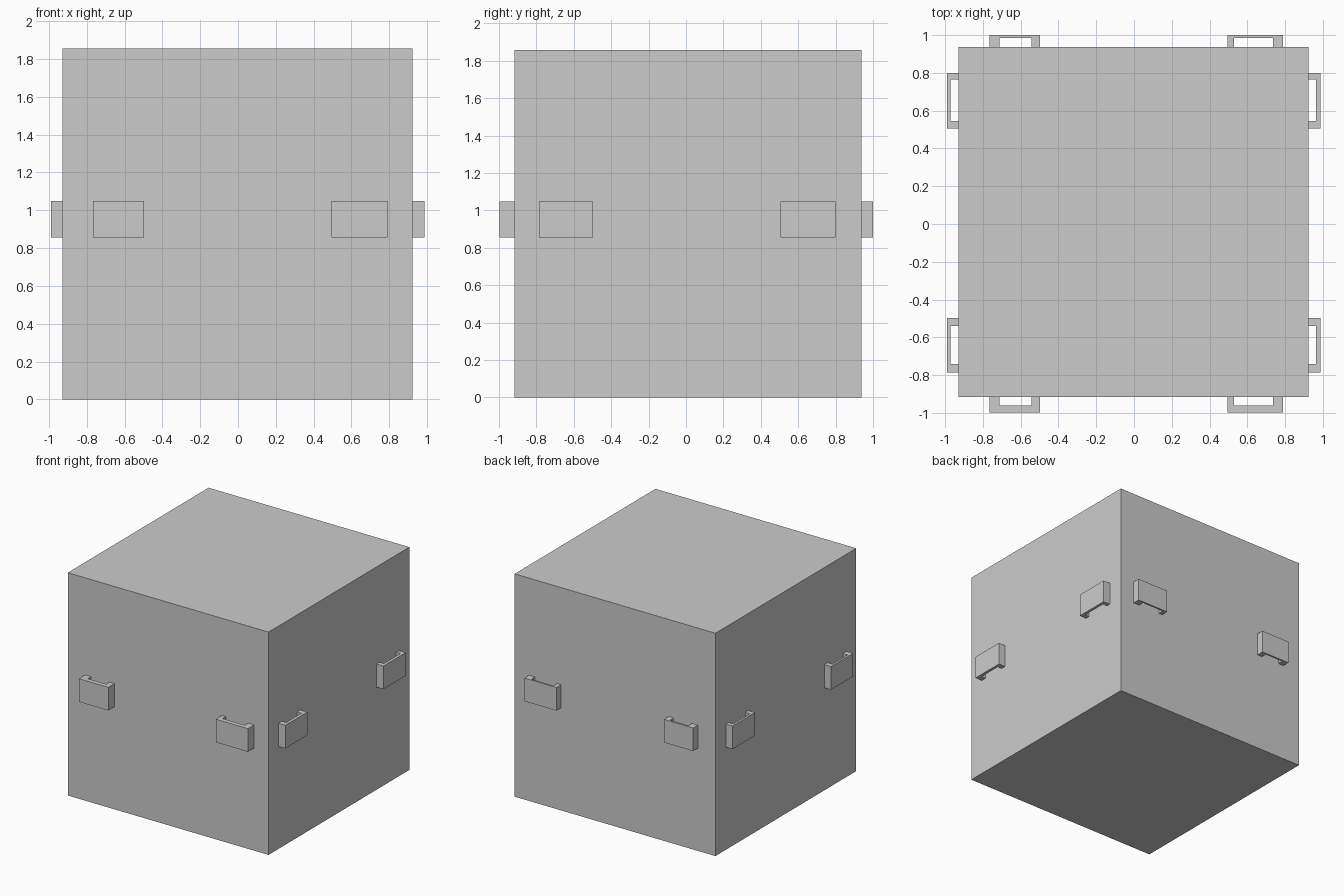
import bpy, bmesh

if "Cube" in bpy.data.objects:
    bpy.data.objects.remove(bpy.data.objects["Cube"])

Z0, Z1 = 0.855, 1.048                      # handle bottom / top
X0, X1, Y0, Y1 = -0.928, 0.923, -0.916, 0.938  # crate walls
H = 1.857


def extrude_profile(name, pts, z0, z1):
    """Vertical prism from a closed plan outline."""
    bm = bmesh.new()
    face = bm.faces.new([bm.verts.new((x, y, z0)) for x, y in pts])
    new = bmesh.ops.extrude_face_region(bm, geom=[face])["geom"]
    top = [v for v in new if isinstance(v, bmesh.types.BMVert)]
    bmesh.ops.translate(bm, verts=top, vec=(0, 0, z1 - z0))
    bmesh.ops.recalc_face_normals(bm, faces=bm.faces)
    mesh = bpy.data.meshes.new(name)
    bm.to_mesh(mesh)
    bm.free()
    obj = bpy.data.objects.new(name, mesh)
    bpy.context.collection.objects.link(obj)


def handle(name, axis, span, wall, inner, outer):
    """U-shaped bracket: span = (outer a, inner a, inner b, outer b) along the wall."""
    a, b, c, d = span
    pts = [(a, wall), (a, outer), (d, outer), (d, wall),
           (c, wall), (c, inner), (b, inner), (b, wall)]
    if axis == "y":
        pts = [(v, u) for u, v in pts]
    extrude_profile(name, pts, Z0, Z1)


# Crate body
extrude_profile("crate_body", [(X0, Y0), (X1, Y0), (X1, Y1), (X0, Y1)], 0, H)

# Handles on front and back walls
for side, span in (("left", (-0.766, -0.713, -0.543, -0.497)),
                   ("right", (0.494, 0.529, 0.735, 0.79))):
    handle("front_handle_" + side, "x", span, Y0, -0.96, -0.998)
    handle("back_handle_" + side, "x", span, Y1, 0.985, 1.0)

# Handles on left and right walls
for end, span in (("front", (-0.787, -0.74, -0.54, -0.497)),
                  ("back", (0.505, 0.545, 0.765, 0.80))):
    handle("left_handle_" + end, "y", span, X0, -0.972, -0.99)
    handle("right_handle_" + end, "y", span, X1, 0.963, 0.987)
